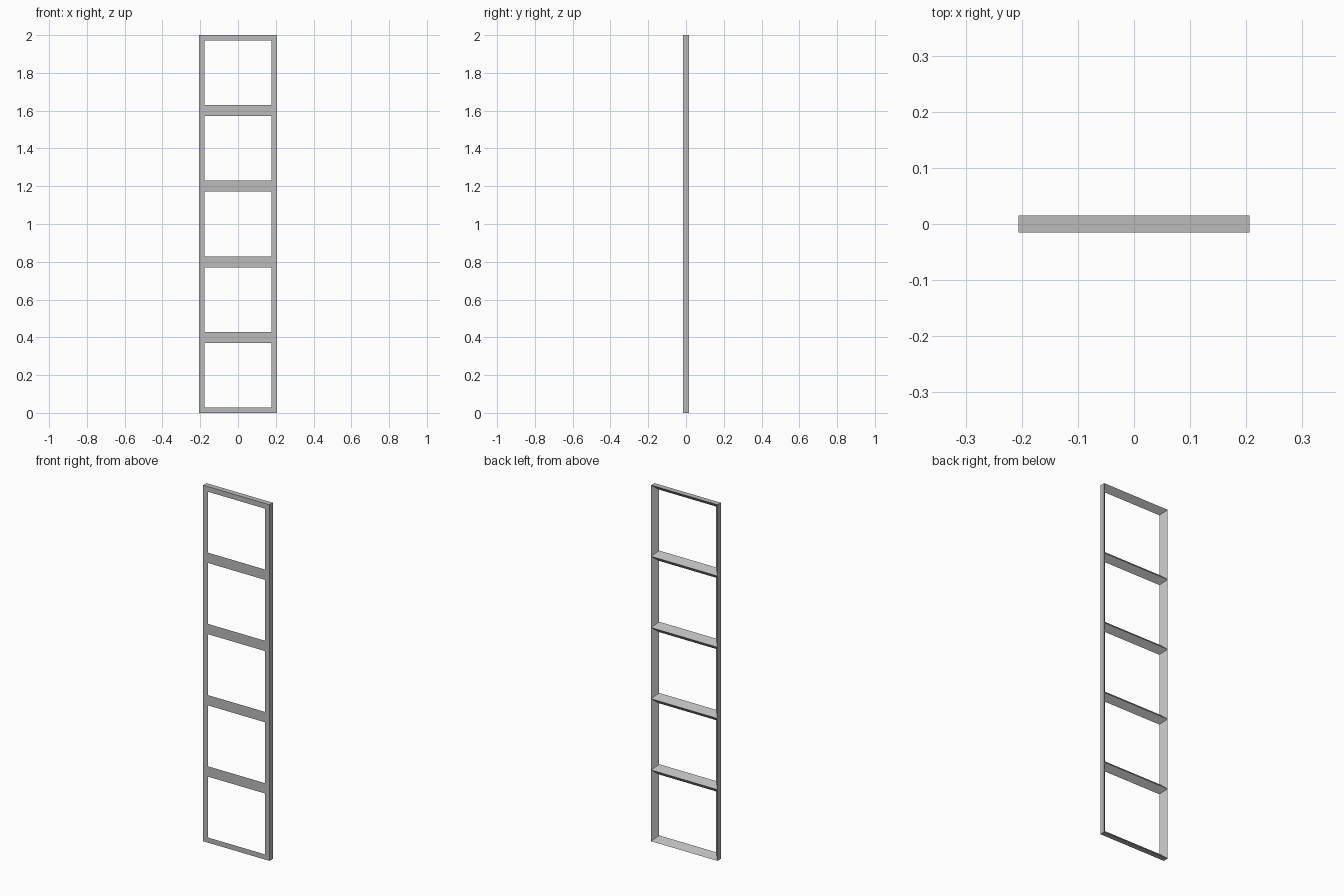
import bpy
import bmesh
from mathutils import Vector

if "Cube" in bpy.data.objects:
    bpy.data.objects.remove(bpy.data.objects["Cube"], do_unlink=True)

HALF_WIDTH = 0.206
HEIGHT = 2.0
DEPTH = 0.015      # half thickness, front to back
BEVEL = 0.029      # slope of each opening, from back edge to front edge
BAYS = 5

grey = bpy.data.materials.new("plain grey")
grey.use_nodes = True
colour = (0.5, 0.5, 0.5, 1)
grey.diffuse_color = colour
grey.node_tree.nodes["Principled BSDF"].inputs["Base Color"].default_value = colour


def mitred_bar(name, end, axis, centre):
    """Three-sided bar: one mitred end, mirrored along an axis, then joined."""
    bm = bmesh.new()
    first = [bm.verts.new(p) for p in end]
    second = []
    for p in end:
        q = Vector(p)
        q[axis] = 2 * centre - q[axis]
        second.append(bm.verts.new(q))
    bm.faces.new(first)
    bm.faces.new(second)
    for i in range(len(end)):
        j = (i + 1) % len(end)
        bm.faces.new((first[i], first[j], second[j], second[i]))
    bmesh.ops.recalc_face_normals(bm, faces=bm.faces)
    mesh = bpy.data.meshes.new(name)
    bm.to_mesh(mesh)
    bm.free()
    mesh.materials.append(grey)
    obj = bpy.data.objects.new(name, mesh)
    bpy.context.collection.objects.link(obj)


inner = HALF_WIDTH - BEVEL

# Upright side bars, flat outside and sloped inside
for side, name in ((1, "left_upright"), (-1, "right_upright")):
    mitred_bar(name, [(side * HALF_WIDTH, -DEPTH, 0),
                      (side * HALF_WIDTH, DEPTH, 0),
                      (side * inner, -DEPTH, BEVEL)], 2, HEIGHT / 2)

# Bottom and top rails
for z, step, name in ((0, BEVEL, "bottom_rail"), (HEIGHT, -BEVEL, "top_rail")):
    mitred_bar(name, [(HALF_WIDTH, -DEPTH, z),
                      (HALF_WIDTH, DEPTH, z),
                      (inner, -DEPTH, z + step)], 0, 0)

# Cross bars, flat in front and ridged at the back
for i in range(1, BAYS):
    z = HEIGHT * i / BAYS
    mitred_bar(f"cross_bar_{i}", [(inner, -DEPTH, z - BEVEL),
                                  (HALF_WIDTH, DEPTH, z),
                                  (inner, -DEPTH, z + BEVEL)], 0, 0)
